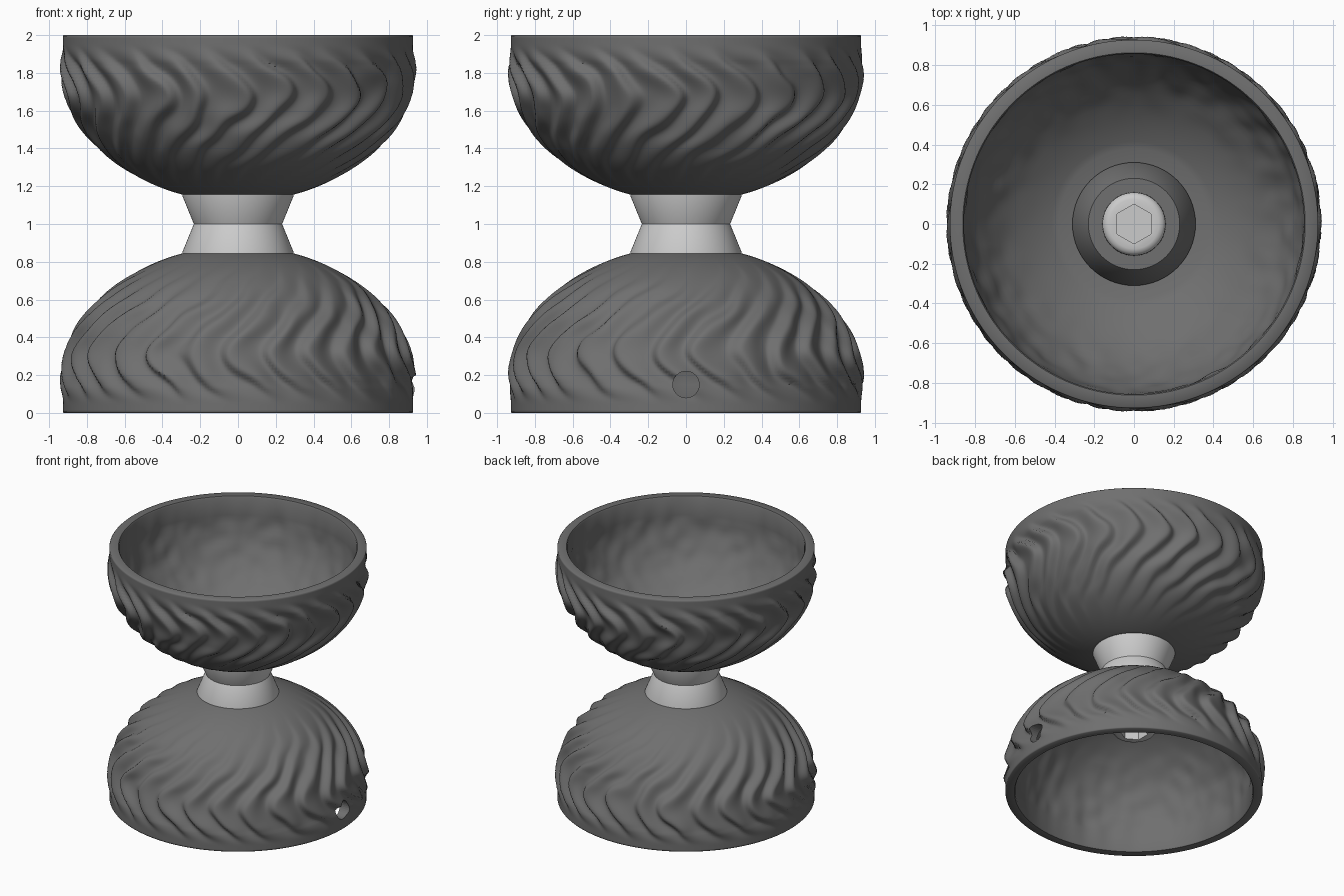
import bpy, bmesh, math
from mathutils import Vector, noise

if "Cube" in bpy.data.objects:
    bpy.data.objects.remove(bpy.data.objects["Cube"])

TEETH, SEGS = 26, 390


def material(name, v):
    m = bpy.data.materials.new(name)
    m.diffuse_color = (v, v, v, 1)
    m.use_nodes = True
    m.node_tree.nodes["Principled BSDF"].inputs["Base Color"].default_value = m.diffuse_color
    return m


DARK, LIGHT = material("dark_rubber", 0.16), material("pale_metal", 0.6)


def ramp(a, b, x):
    t = min(1, max(0, (x - a) / (b - a)))
    return t * t * (3 - 2 * t)


def lathe(name, profile, segs, mat, offset=None, closed=False, angle=40):
    """Revolve (radius, height, kind) points; offset() gives the surface relief."""
    bm = bmesh.new()
    rings = []
    for r, h, kind in profile:
        ring = []
        for i in range(segs):
            t = 2 * math.pi * i / segs
            rr = r + (offset(t, r, h, kind) if offset else 0)
            ring.append(bm.verts.new((rr * math.cos(t), rr * math.sin(t), h)))
        rings.append(ring)
    pairs = list(zip(rings, rings[1:])) + ([(rings[-1], rings[0])] if closed else [])
    for a, b in pairs:
        for i in range(segs):
            j = (i + 1) % segs
            bm.faces.new((a[i], a[j], b[j], b[i]))
    if not closed:
        bm.faces.new(rings[0])
        bm.faces.new(rings[-1])
    bmesh.ops.recalc_face_normals(bm, faces=bm.faces)
    me = bpy.data.meshes.new(name)
    bm.to_mesh(me)
    bm.free()
    me.materials.append(mat)
    ob = bpy.data.objects.new(name, me)
    bpy.context.collection.objects.link(ob)
    bpy.ops.object.select_all(action='DESELECT')
    ob.select_set(True)
    bpy.context.view_layer.objects.active = ob
    bpy.ops.object.shade_smooth_by_angle(angle=math.radians(angle))
    return ob


def cut(ob, verts, radius, depth, loc, rot=(0, 0, 0)):
    bpy.ops.mesh.primitive_cylinder_add(vertices=verts, radius=radius, depth=depth,
                                        location=loc, rotation=rot)
    cutter = bpy.context.object
    cutter.hide_render = True
    mod = ob.modifiers.new("cut", 'BOOLEAN')
    mod.operation, mod.solver, mod.object = 'DIFFERENCE', 'EXACT', cutter
    bpy.context.view_layer.objects.active = ob
    bpy.ops.object.modifier_apply(modifier=mod.name)
    bpy.data.objects.remove(cutter)


# Swirling saw-tooth waves outside, faint lumps inside
def relief(t, r, h, kind):
    p = Vector((r * math.cos(t), r * math.sin(t), h))
    if kind == "in":
        return 0.014 * noise.noise(p * 9) * ramp(0.24, 0.5, h) * ramp(0.95, 0.85, h)
    if kind != "out":
        return 0
    d = h - 0.68
    shift = -1.5 * (math.sqrt(d * d + 0.0064) - 0.08)
    u = (TEETH * (t - shift) / (2 * math.pi) + 0.25 * noise.noise(p * 5)) % 1
    wave = ramp(0, 0.72, u) if u < 0.72 else 1 - ramp(0.72, 1, u)
    fade = ramp(0.17, 0.55, h) * ramp(0.95, 0.80, h)
    return (wave - 0.5) * 0.045 * fade


# Cup section: outer bowl, flat rim, inner bowl, floor
cup_profile = [(0.2, 0.155, "")]
for i in range(56):
    a = math.asin(0.695 / 0.7325) * (1 - i / 55)
    cup_profile.append((0.925 * math.cos(a), 0.85 - 0.7325 * math.sin(a), "out"))
cup_profile += [(0.927, 0.85 + 0.0135 * i, "out") for i in range(1, 11)]
cup_profile += [(0.927, 0.995, ""), (0.922, 1.0, ""), (0.862, 1.0, ""), (0.856, 0.99, "")]
for i in range(25):
    a = math.asin(0.63 / 0.703) * i / 24
    cup_profile.append((0.856 * math.cos(a), 0.85 - 0.703 * math.sin(a), "in"))
cup_profile.append((0.2, 0.215, ""))

for name, turn in (("upper_cup", 0), ("lower_cup", math.pi)):
    cup = lathe(name, cup_profile, SEGS, DARK, relief, closed=True, angle=50)
    cup.location.z = 1
    cup.rotation_euler.x = turn
    bpy.context.view_layer.update()
# Round hole through the side of the lower cup
cut(cup, 32, 0.07, 0.5, (0.95, 0, 0.15), (0, math.pi / 2, 0))

# Waisted axle between the cups
lathe("axle", [(r, z, "") for r, z in ((0.295, 0.84), (0.295, 0.85), (0.24, 0.985),
      (0.233, 1.0), (0.24, 1.015), (0.295, 1.15), (0.295, 1.16))], 96, LIGHT)

# Tapered collar inside each cup
for name, s in (("upper_collar", 1), ("lower_collar", -1)):
    lathe(name, [(0.31, 1 + s * 0.19, ""), (0.31, 1 + s * 0.23, ""),
                 (0.23, 1 + s * 0.35, "")], 64, DARK)

# Central bolt with a hexagonal socket at each end
bolt = lathe("bolt", [(r, z, "") for r, z in (
    (0.125, 0.49), (0.145, 0.497), (0.158, 0.515), (0.16, 0.535), (0.16, 1.375),
    (0.158, 1.395), (0.145, 1.413), (0.125, 1.42))], 64, LIGHT)
for z in (0.49, 1.42):
    cut(bolt, 6, 0.1, 0.12, (0, 0, z))
